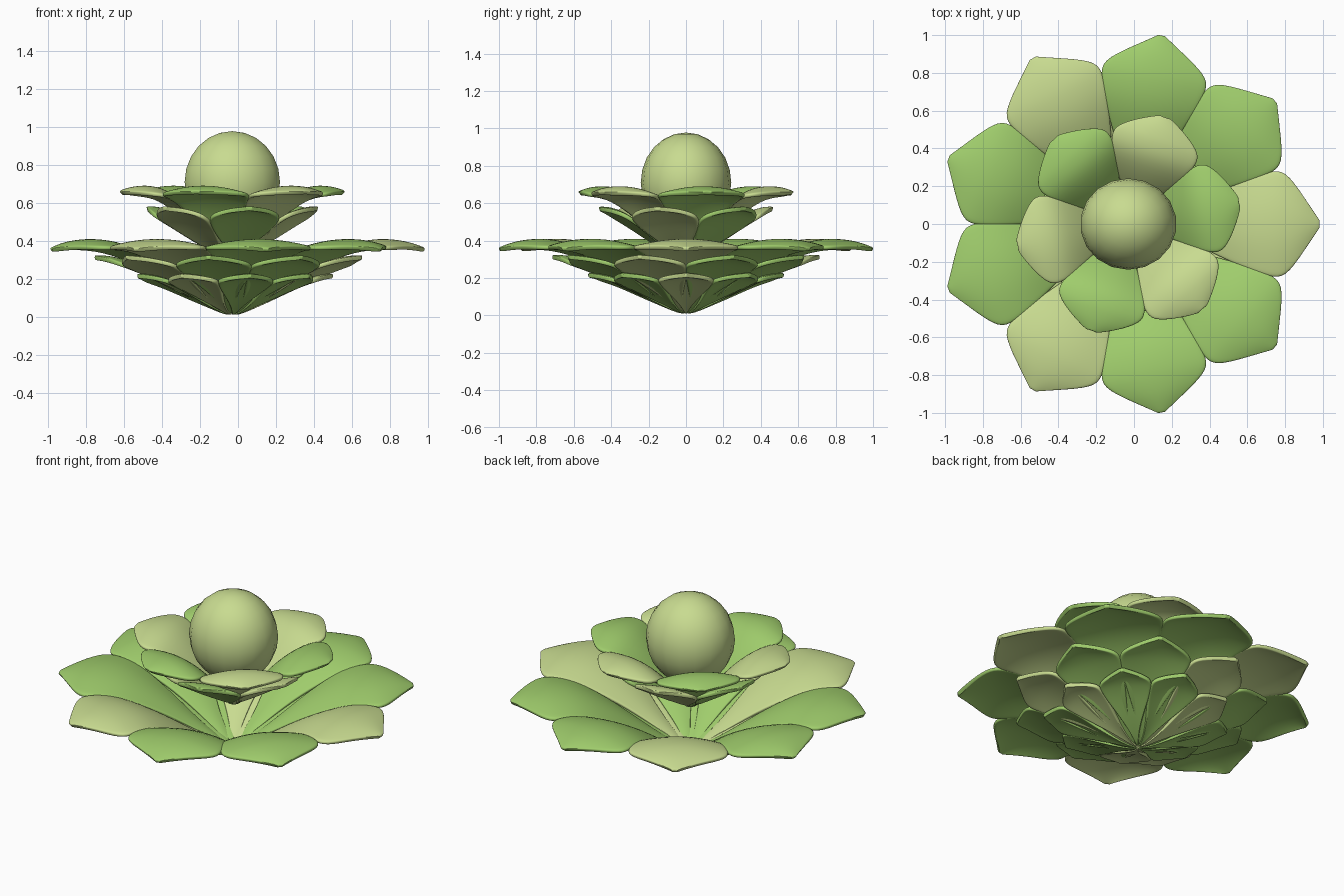
import bpy, math

if "Cube" in bpy.data.objects:
    bpy.data.objects.remove(bpy.data.objects["Cube"])

CX = -0.03  # flower axis


def material(name, rgb):
    m = bpy.data.materials.new(name)
    m.diffuse_color = (*rgb, 1)
    m.use_nodes = True
    m.node_tree.nodes["Principled BSDF"].inputs["Base Color"].default_value = m.diffuse_color
    return m


LIGHT = material("light_leaf", (0.58, 0.71, 0.28))
GREEN = material("green_leaf", (0.35, 0.61, 0.15))

# stations along a petal (fraction of length) and width shares of the wedge there
STATIONS = [0.02, 0.2, 0.4, 0.6, 0.74, 0.82, 0.91, 0.985, 1.0]
POINTED = [1.0, 0.62, 0.88, 1.05, 1.03, 0.95, 0.46, 0.09, 0.03]
BLUNT = [1.0, 0.70, 1.0, 1.06, 0.96, 0.76, 0.44, 0.14, 0.05]
# height shares: domed petals for visible rings, straighter ones for the under rings
DOMED = [0.04, 0.34, 0.76, 1.07, 1.14, 1.14, 1.10, 1.02, 1.0]
INNER = [0.04, 0.34, 0.74, 1.02, 1.07, 1.07, 1.05, 1.01, 1.0]
STRAIGHT = [0.06, 0.25, 0.49, 0.75, 0.90, 0.96, 1.0, 1.0, 1.0]
COLS = [-1, -0.9, -0.45, 0, 0.45, 0.9, 1]


def petal_ring(name, count, length, base, height, start, shares, profile, is_light, drop):
    slope = math.tan(math.pi / count)
    n = len(COLS)
    for i in range(count):
        a = math.radians(start) + 2 * math.pi * i / count
        ca, sa = math.cos(a), math.sin(a)
        verts, faces = [], []
        for f, share, h in zip(STATIONS, shares, profile):
            x = f * length
            for v in COLS:
                y = v * slope * share * x
                z = base + h * height - drop * v * v * min(1, share) * f
                verts.append((CX + x * ca - y * sa, x * sa + y * ca, max(z, 0.012)))
        for r in range(len(STATIONS) - 1):
            for c in range(n - 1):
                k = r * n + c
                faces.append((k, k + n, k + n + 1, k + 1))
        me = bpy.data.meshes.new(name)
        me.from_pydata(verts, [], faces)
        for p in me.polygons:
            p.use_smooth = True
        me.update()
        if sum(p.normal.z for p in me.polygons) < 0:
            me.flip_normals()
        me.materials.append(LIGHT if is_light(i) else GREEN)
        ob = bpy.data.objects.new(f"{name}_{i + 1}", me)
        bpy.context.collection.objects.link(ob)
        s = ob.modifiers.new("thickness", "SOLIDIFY")
        s.thickness = 0.024
        s.offset = 0
        d = ob.modifiers.new("round", "SUBSURF")
        d.levels = d.render_levels = 2


# lower rosette: wide ring with two shorter rings tucked beneath
petal_ring("outer_petal", 9, 1.012, 0, 0.352, 0, POINTED, DOMED, lambda i: i % 3 == 0, 0.055)
petal_ring("under_petal", 9, 0.725, 0, 0.312, 20, POINTED, STRAIGHT, lambda i: i % 3 == 2, 0.03)
petal_ring("base_petal", 9, 0.53, 0, 0.215, 0, POINTED, STRAIGHT, lambda i: i % 3 == 0, 0.02)

# upper rosette
petal_ring("inner_petal", 6, 0.595, 0.27, 0.385, 11, BLUNT, INNER, lambda i: i % 2 == 1, 0.06)
petal_ring("inner_under_petal", 6, 0.47, 0.28, 0.29, 41, BLUNT, STRAIGHT, lambda i: i % 2 == 1, 0.03)

# bud in the middle
bpy.ops.mesh.primitive_uv_sphere_add(segments=18, ring_count=12, radius=1, location=(CX, 0, 0.71))
bud = bpy.context.object
bud.name = "centre_bud"
bud.scale = (0.255, 0.242, 0.268)
bud.data.materials.append(LIGHT)
bpy.ops.object.shade_smooth()
